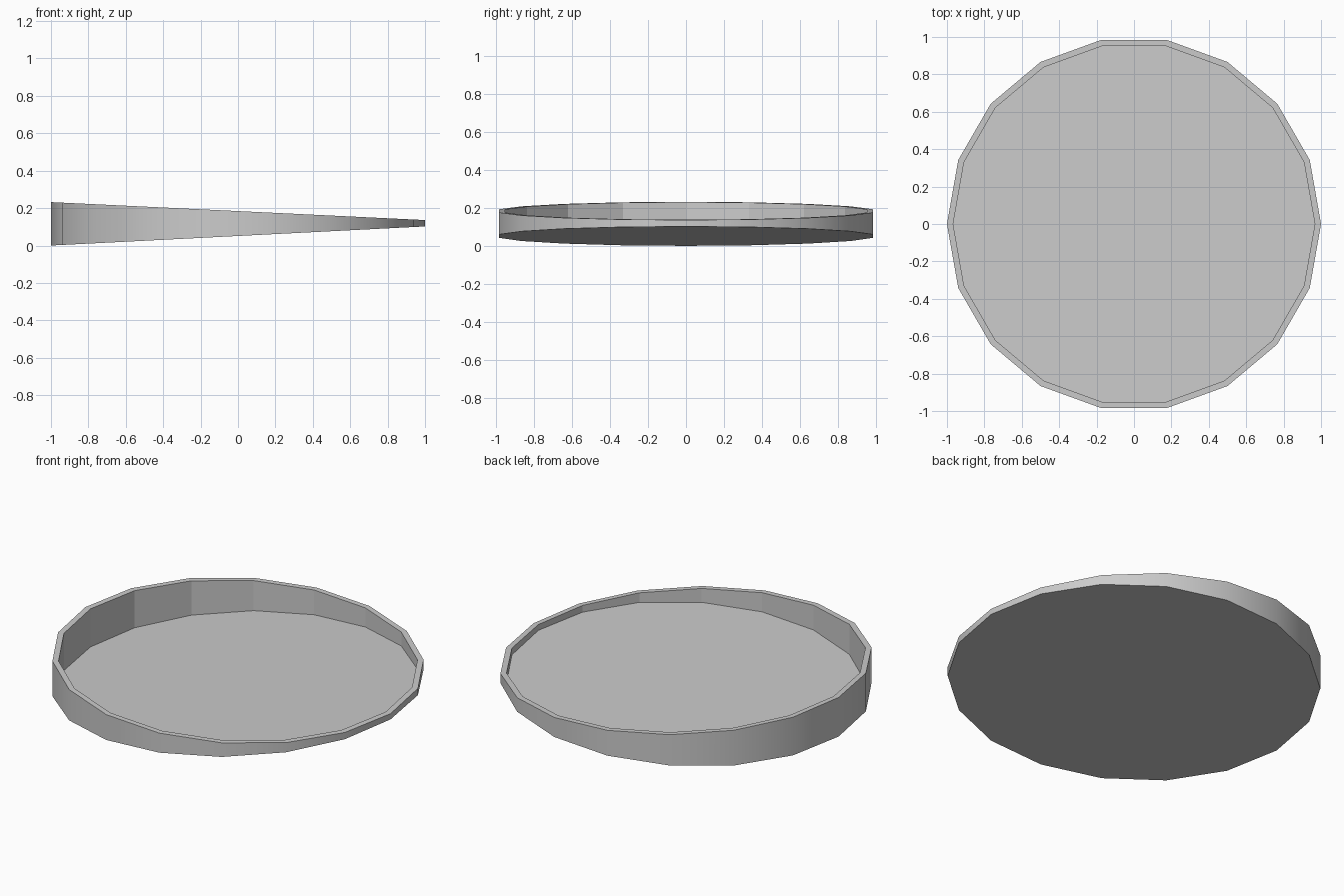
import bpy, bmesh, math

if "Cube" in bpy.data.objects:
    bpy.data.objects.remove(bpy.data.objects["Cube"])

SIDES = 18
INNER = 0.967
FLOOR = 0.003


# Slanted planes: the wall is tall at -x and thin at +x
def rim_z(x):
    return 0.184 - 0.048 * x


def base_z(x):
    return 0.051 + 0.051 * x


def ring(bm, radius, height):
    verts = []
    for i in range(SIDES):
        a = 2 * math.pi * i / SIDES
        x, y = radius * math.cos(a), radius * math.sin(a)
        verts.append(bm.verts.new((x, y, height(x))))
    return verts


def bridge(bm, lower, upper, smooth):
    for i in range(SIDES):
        j = (i + 1) % SIDES
        f = bm.faces.new((lower[i], lower[j], upper[j], upper[i]))
        f.smooth = smooth


bm = bmesh.new()
outer_low = ring(bm, 1.0, base_z)
outer_top = ring(bm, 1.0, rim_z)
inner_top = ring(bm, INNER, rim_z)
inner_low = ring(bm, INNER, lambda x: base_z(x) + FLOOR)

# Smooth outer wall, flat rim and flat inner wall
bridge(bm, outer_low, outer_top, True)
bridge(bm, outer_top, inner_top, False)
bridge(bm, inner_top, inner_low, False)

# Floor and underside
bm.faces.new(inner_low)
bm.faces.new(outer_low[::-1])

mesh = bpy.data.meshes.new("tapered_dish")
bm.to_mesh(mesh)
bm.free()
dish = bpy.data.objects.new("tapered_dish", mesh)
bpy.context.collection.objects.link(dish)
